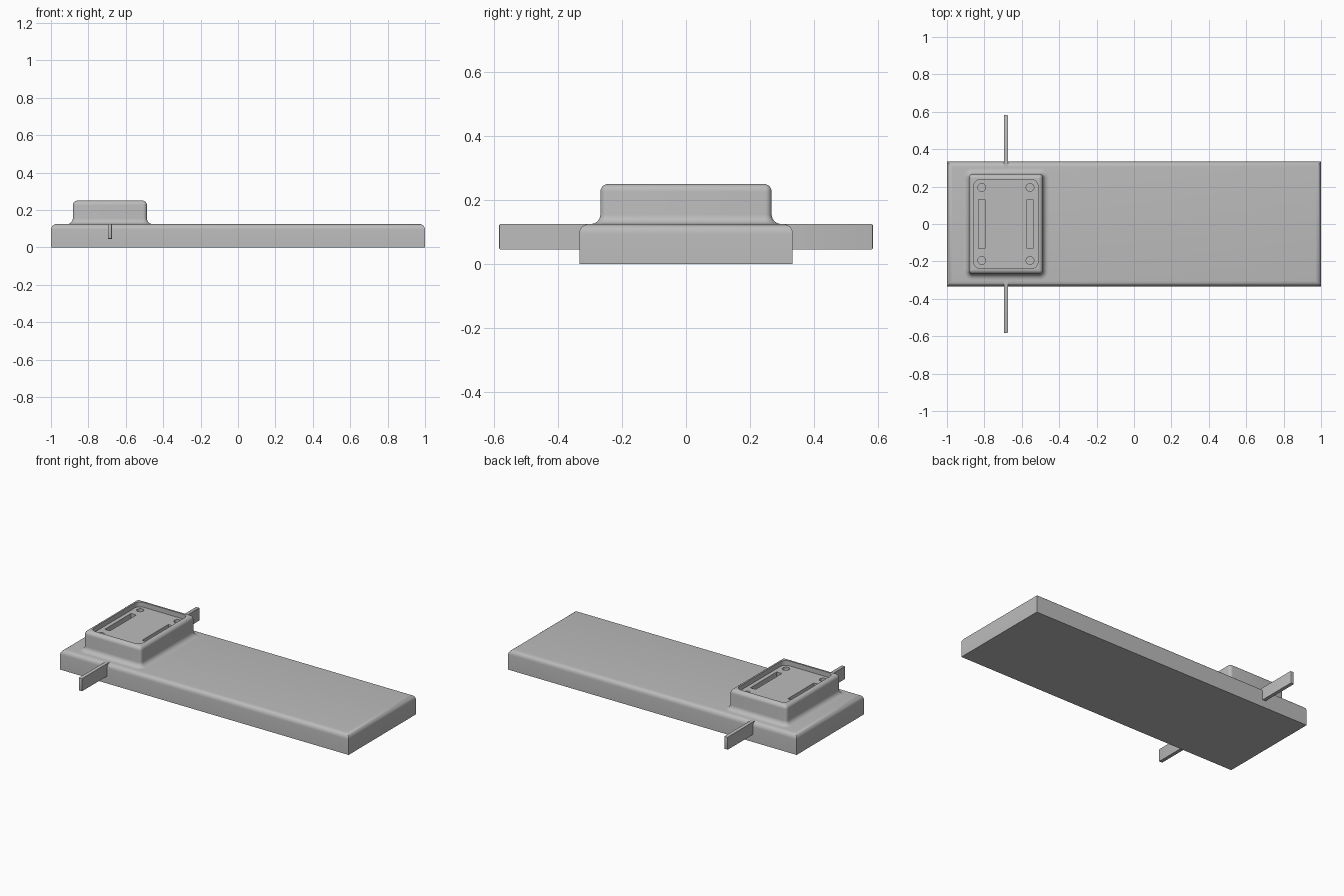
import bpy, bmesh, math
from mathutils import Vector

cube = bpy.data.objects.get("Cube")
if cube:
    bpy.data.objects.remove(cube, do_unlink=True)

grey = bpy.data.materials.new("plain grey")
grey.use_nodes = True
grey.diffuse_color = (0.5, 0.5, 0.5, 1)
grey.node_tree.nodes["Principled BSDF"].inputs["Base Color"].default_value = (0.5, 0.5, 0.5, 1)

CX = -0.685      # centre of the raised block
BASE_TOP = 0.125
BLOCK_TOP = 0.25


def add_object(name, bm):
    bmesh.ops.recalc_face_normals(bm, faces=bm.faces)
    mesh = bpy.data.meshes.new(name)
    bm.to_mesh(mesh)
    bm.free()
    mesh.materials.append(grey)
    obj = bpy.data.objects.new(name, mesh)
    bpy.context.collection.objects.link(obj)
    return obj


def smooth(obj, degrees=35):
    bpy.ops.object.select_all(action='DESELECT')
    obj.select_set(True)
    bpy.context.view_layer.objects.active = obj
    bpy.ops.object.shade_smooth_by_angle(angle=math.radians(degrees))


def box(low, high):
    bm = bmesh.new()
    bmesh.ops.create_cube(bm, size=1)
    low, high = Vector(low), Vector(high)
    for v in bm.verts:
        v.co = (low + high) / 2 + v.co * (high - low)
    return bm


def rounded_ring(bm, hx, hy, r, z, cx=CX, cy=0, steps=6):
    ring = []
    for k, (sx, sy) in enumerate([(1, 1), (-1, 1), (-1, -1), (1, -1)]):
        for i in range(steps + 1):
            a = math.pi / 2 * (k + i / steps)
            ring.append(bm.verts.new((cx + sx * (hx - r) + r * math.cos(a),
                                      cy + sy * (hy - r) + r * math.sin(a), z)))
    return ring


def loft(bm, rings):
    for a, b in zip(rings, rings[1:]):
        n = len(a)
        for i in range(n):
            j = (i + 1) % n
            bm.faces.new((a[i], a[j], b[j], b[i]))
    bm.faces.new(rings[0])
    bm.faces.new(rings[-1])


# Long base slab with rounded top edges and mitred corners
bm = box((-1, -0.333, 0), (1, 0.333, BASE_TOP))
top_edges = [e for e in bm.edges if all(v.co.z > 0.1 for v in e.verts)]
bmesh.ops.bevel(bm, geom=top_edges, offset=0.03, segments=6, profile=0.5, affect='EDGES')
smooth(add_object("base_slab", bm))

# Raised block: flared foot, straight wall, rounded rim and sunken tray
FOOT, RIM, STEPS = 0.03, 0.024, 6
FLOOR = BLOCK_TOP - 0.03
profile = [(FOOT, BASE_TOP - 0.03)]
for i in range(STEPS + 1):
    a = math.pi / 2 * i / STEPS
    profile.append((FOOT * (1 - math.sin(a)), BASE_TOP + FOOT * (1 - math.cos(a))))
for i in range(STEPS + 1):
    a = math.pi / 2 * i / STEPS
    profile.append((-RIM * (1 - math.cos(a)), BLOCK_TOP - RIM * (1 - math.sin(a))))
bm = bmesh.new()
rings = [rounded_ring(bm, 0.198 + o, 0.267 + o, max(0.02 + o, 0.004), z) for o, z in profile]
for z in (BLOCK_TOP, FLOOR):
    rings.append(rounded_ring(bm, 0.172, 0.238, 0.036, z))
loft(bm, rings)
block = add_object("raised_block", bm)

# Slots and screw holes sunk into the tray floor
bm = bmesh.new()
for sx in (-1, 1):
    x = CX + sx * 0.129
    sinks = [(0.018, 0.13, 0.003, 0)] + [(0.021, 0.021, 0.0209, sy * 0.195) for sy in (-1, 1)]
    for hx, hy, r, y in sinks:
        loft(bm, [rounded_ring(bm, hx, hy, r, z, x, y) for z in (FLOOR - 0.03, FLOOR + 0.01)])
cutter = add_object("tray_cutter", bm)
cutter.hide_render = True
cut = block.modifiers.new("sinks", 'BOOLEAN')
cut.operation = 'DIFFERENCE'
cut.solver = 'EXACT'
cut.object = cutter
bpy.ops.object.select_all(action='DESELECT')
block.select_set(True)
bpy.context.view_layer.objects.active = block
bpy.ops.object.modifier_apply(modifier=cut.name)
bpy.data.objects.remove(cutter, do_unlink=True)
smooth(block)

# Thin side fins
for side, s in (("back", 1), ("front", -1)):
    ys = sorted((s * 0.305, s * 0.583))
    bm = box((CX - 0.011, ys[0], 0.046), (CX + 0.011, ys[1], BASE_TOP))
    outer = [e for e in bm.edges if all(abs(v.co.y) > 0.5 for v in e.verts)]
    bmesh.ops.bevel(bm, geom=outer, offset=0.004, segments=2, profile=0.5, affect='EDGES')
    smooth(add_object(side + "_fin", bm))
